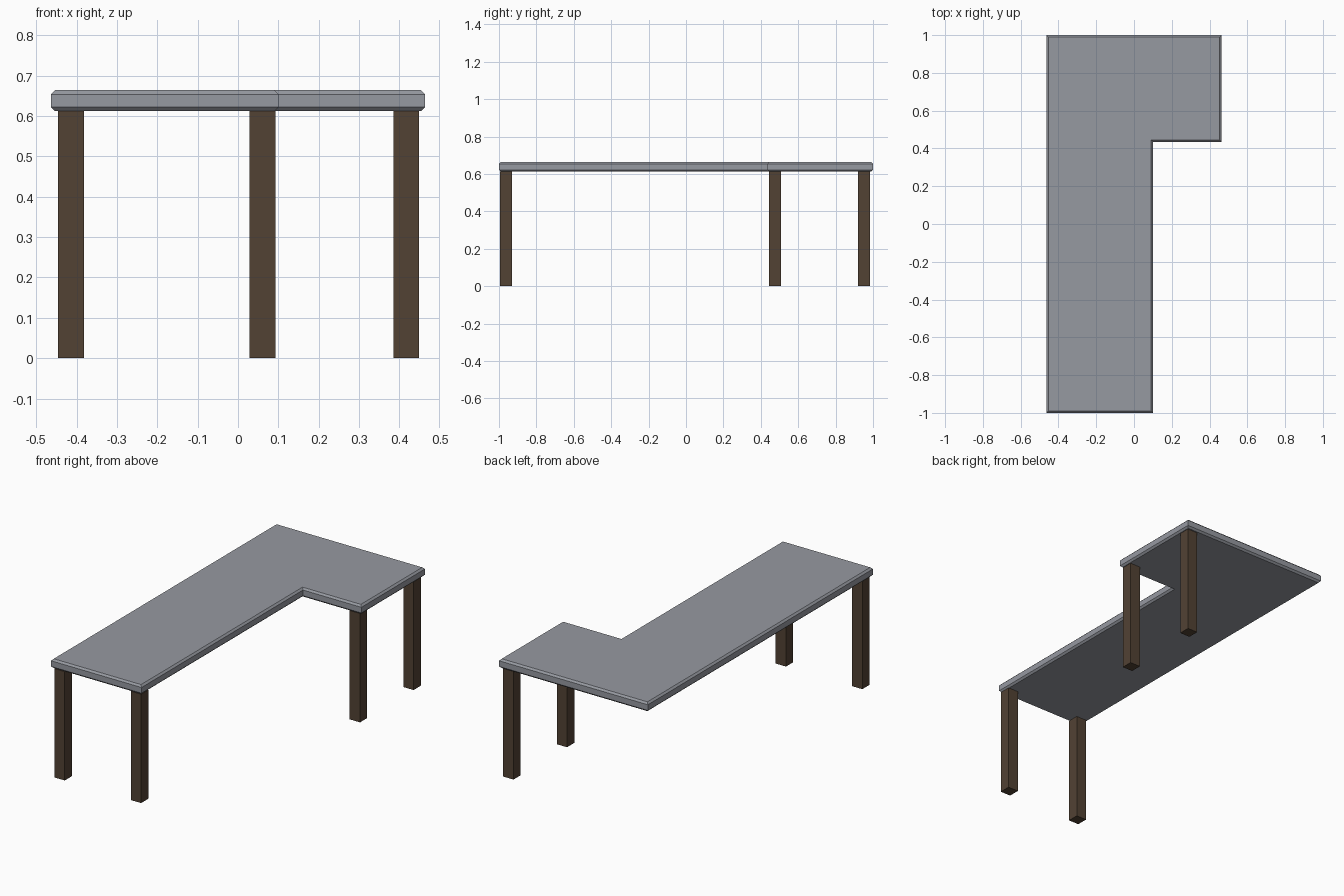
import bpy, bmesh
from mathutils import Vector

if "Cube" in bpy.data.objects:
    bpy.data.objects.remove(bpy.data.objects["Cube"])


def material(name, color):
    mat = bpy.data.materials.new(name)
    mat.diffuse_color = (*color, 1.0)
    mat.use_nodes = True
    mat.node_tree.nodes["Principled BSDF"].inputs["Base Color"].default_value = mat.diffuse_color
    return mat


GREY = material("grey top", (0.305, 0.319, 0.356))
BROWN = material("dark brown wood", (0.084, 0.054, 0.034))

TOP_Z, UNDER_Z, CHAMFER = 0.664, 0.612, 0.01


def finish(name, bm, mat):
    bmesh.ops.recalc_face_normals(bm, faces=bm.faces)
    mesh = bpy.data.meshes.new(name)
    bm.to_mesh(mesh)
    bm.free()
    mesh.materials.append(mat)
    obj = bpy.data.objects.new(name, mesh)
    bpy.context.collection.objects.link(obj)
    return obj


# L-shaped table top: extruded outline with chamfered upper and lower rims
outline = [(-0.463, -1), (0.10, -1), (0.10, 0.435),
           (0.463, 0.435), (0.463, 1), (-0.463, 1)]
bm = bmesh.new()
base = bm.faces.new([bm.verts.new((x, y, UNDER_Z)) for x, y in outline])
ext = bmesh.ops.extrude_face_region(bm, geom=[base], use_keep_orig=True)
bmesh.ops.translate(bm, vec=Vector((0, 0, TOP_Z - UNDER_Z)),
                    verts=[v for v in ext["geom"] if isinstance(v, bmesh.types.BMVert)])
bmesh.ops.recalc_face_normals(bm, faces=bm.faces)
rims = [e for e in bm.edges if abs(e.verts[0].co.z - e.verts[1].co.z) < 1e-5]
bmesh.ops.bevel(bm, geom=rims, offset=CHAMFER, segments=1,
                affect='EDGES', clamp_overlap=True)
finish("table_top", bm, GREY)


# Square legs, placed by centre; the rear left corner has none
def leg(name, x, y, width=0.064):
    bm = bmesh.new()
    bmesh.ops.create_cube(bm, size=1)
    bmesh.ops.scale(bm, vec=(width, width, UNDER_Z), verts=bm.verts)
    bmesh.ops.translate(bm, vec=(x, y, UNDER_Z / 2), verts=bm.verts)
    finish(name, bm, BROWN)


leg("front_left_leg", -0.414, -0.962)
leg("front_right_leg", 0.061, -0.962)
leg("inner_right_leg", 0.417, 0.475)
leg("back_right_leg", 0.417, 0.951)
